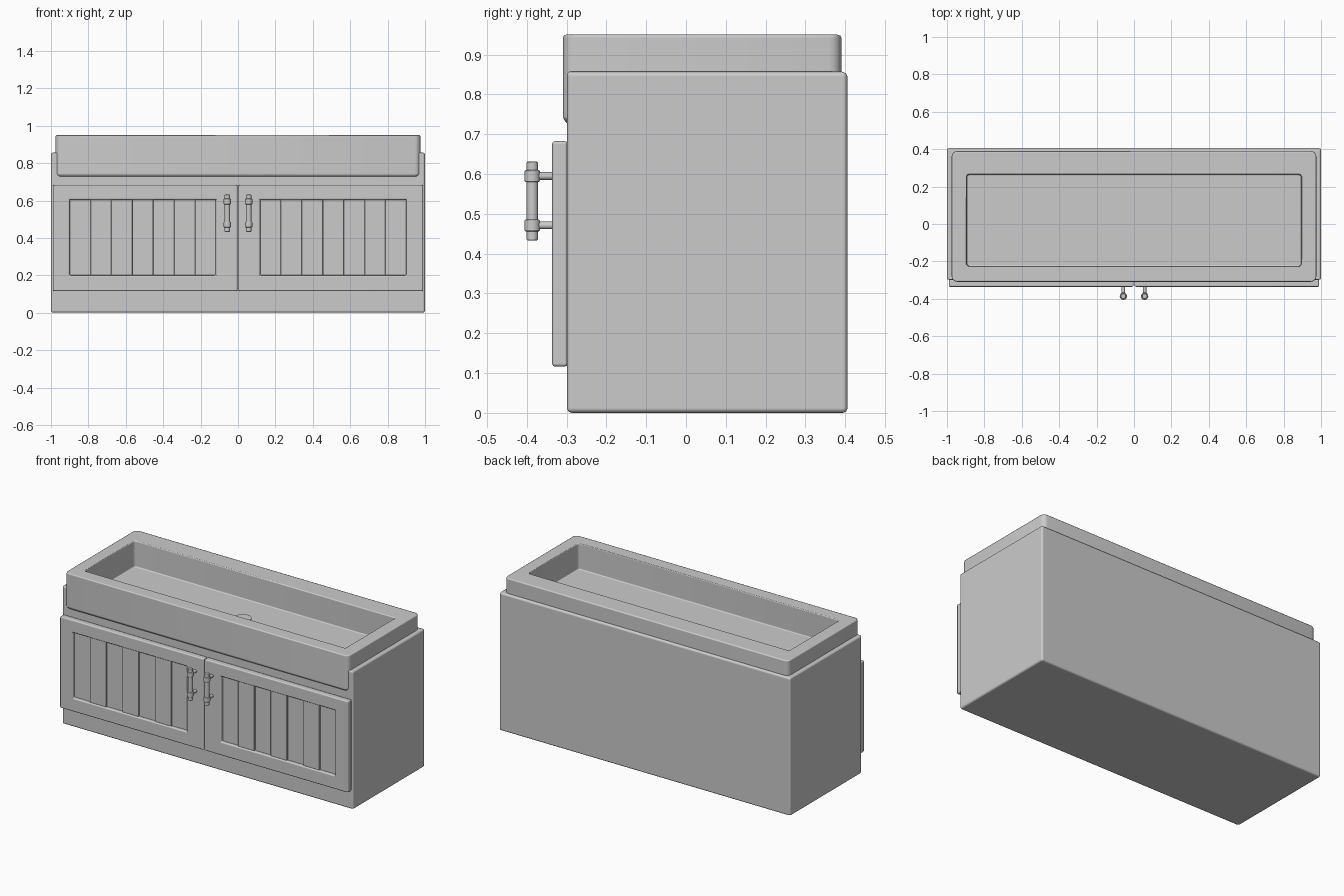
import bpy, bmesh, math
from mathutils import Vector

cube = bpy.data.objects.get("Cube")
if cube:
    bpy.data.objects.remove(cube, do_unlink=True)

grey = bpy.data.materials.new("plain grey")
grey.use_nodes = True
grey.diffuse_color = (0.6, 0.6, 0.6, 1)
grey.node_tree.nodes["Principled BSDF"].inputs["Base Color"].default_value = (0.6, 0.6, 0.6, 1)


def box(bm, lo, hi):
    verts = bmesh.ops.create_cube(bm, size=1)["verts"]
    lo, hi = Vector(lo), Vector(hi)
    for v in verts:
        v.co = (lo + hi) / 2 + v.co * (hi - lo)


def cylinder(bm, centre, radius, length, along_y=False):
    verts = bmesh.ops.create_cone(bm, cap_ends=True, segments=20, radius1=radius,
                                  radius2=radius, depth=length)["verts"]
    for v in verts:
        if along_y:
            v.co.y, v.co.z = -v.co.z, v.co.y
        v.co += Vector(centre)


def finish(bm, name, bevel=0, segments=2):
    mesh = bpy.data.meshes.new(name)
    bm.to_mesh(mesh)
    bm.free()
    mesh.materials.append(grey)
    obj = bpy.data.objects.new(name, mesh)
    bpy.context.collection.objects.link(obj)
    if bevel:
        mod = obj.modifiers.new("soft edges", "BEVEL")
        mod.width, mod.segments, mod.limit_method = bevel, segments, "ANGLE"
        mod.angle_limit = math.radians(40)
        mod.harden_normals = True
    bpy.ops.object.select_all(action="DESELECT")
    obj.select_set(True)
    bpy.context.view_layer.objects.active = obj
    bpy.ops.object.shade_smooth_by_angle(angle=math.radians(40))


def recess(bm, face, lo, hi, axes, offset):
    """Inset a face to a given rectangle and push it inward."""
    middle = face.calc_center_median()
    bmesh.ops.inset_region(bm, faces=[face], thickness=0.02)
    for v in face.verts:
        for i, axis in enumerate(axes):
            v.co[axis] = lo[i] if v.co[axis] < middle[axis] else hi[i]
    new = bmesh.ops.extrude_face_region(bm, geom=[face])["geom"]
    moved = [g for g in new if isinstance(g, bmesh.types.BMVert)]
    bmesh.ops.translate(bm, verts=moved, vec=offset)
    if face.is_valid:
        bmesh.ops.delete(bm, geom=[face], context="FACES_ONLY")


def top_face(bm):
    return max(bm.faces, key=lambda f: f.calc_center_median().z)


def upright_edges(bm, outer):
    return [e for e in bm.edges if abs(e.verts[0].co.z - e.verts[1].co.z) > 0.1
            and (abs(e.verts[0].co.x) > 0.95) == outer]


# Cabinet body, with a well in the top that receives the sink
bm = bmesh.new()
box(bm, (-1, -0.299, 0), (1, 0.406, 0.857))
recess(bm, top_face(bm), (-0.94, -0.27), (0.94, 0.33), (0, 1), (0, 0, -0.125))
finish(bm, "cabinet", 0.012)

# Trough sink with a rectangular basin
bm = bmesh.new()
box(bm, (-0.975, -0.309, 0.722), (0.975, 0.39, 0.95))
recess(bm, top_face(bm), (-0.895, -0.225), (0.895, 0.265), (0, 1), (0, 0, -0.162))
bmesh.ops.bevel(bm, geom=upright_edges(bm, False), offset=0.015, segments=3,
                profile=0.5, affect="EDGES")
bmesh.ops.bevel(bm, geom=upright_edges(bm, True), offset=0.03, segments=4,
                profile=0.5, affect="EDGES")
under = [e for e in bm.edges if all(v.co.z < 0.73 for v in e.verts)]
bmesh.ops.bevel(bm, geom=under, offset=0.016, segments=1, affect="EDGES")
finish(bm, "sink", 0.007)

# Drain plate
bm = bmesh.new()
cylinder(bm, (0, 0.05, 0.788), 0.048, 0.008)
finish(bm, "drain")

for side, label in ((-1, "right"), (1, "left")):
    # Door with a recessed panel
    x0, x1 = sorted((side * 0.002, side * 0.99))
    p0, p1 = sorted((side * 0.118, side * 0.9))
    bm = bmesh.new()
    box(bm, (x0, -0.336, 0.116), (x1, -0.297, 0.683))
    front = min(bm.faces, key=lambda f: f.calc_center_median().y)
    recess(bm, front, (p0, 0.2), (p1, 0.605), (0, 2), (0, 0.022, 0))
    finish(bm, label + "_door", 0.008)

    # Vertical boards at alternating depths
    bm = bmesh.new()
    width = (p1 - p0) / 7
    for i in range(7):
        y = -0.328 if i % 2 else -0.32
        box(bm, (p0 + i * width, y, 0.2), (p0 + (i + 1) * width, -0.31, 0.605))
    finish(bm, label + "_door_boards", 0.002, 1)

    # Bar handle on two posts
    x = side * 0.057
    bm = bmesh.new()
    cylinder(bm, (x, -0.386, 0.532), 0.0145, 0.198)
    for z in (0.595, 0.471):
        cylinder(bm, (x, -0.386, z), 0.0195, 0.03)
        cylinder(bm, (x, -0.357, z), 0.0095, 0.056, along_y=True)
    finish(bm, label + "_handle", 0.003, 1)
